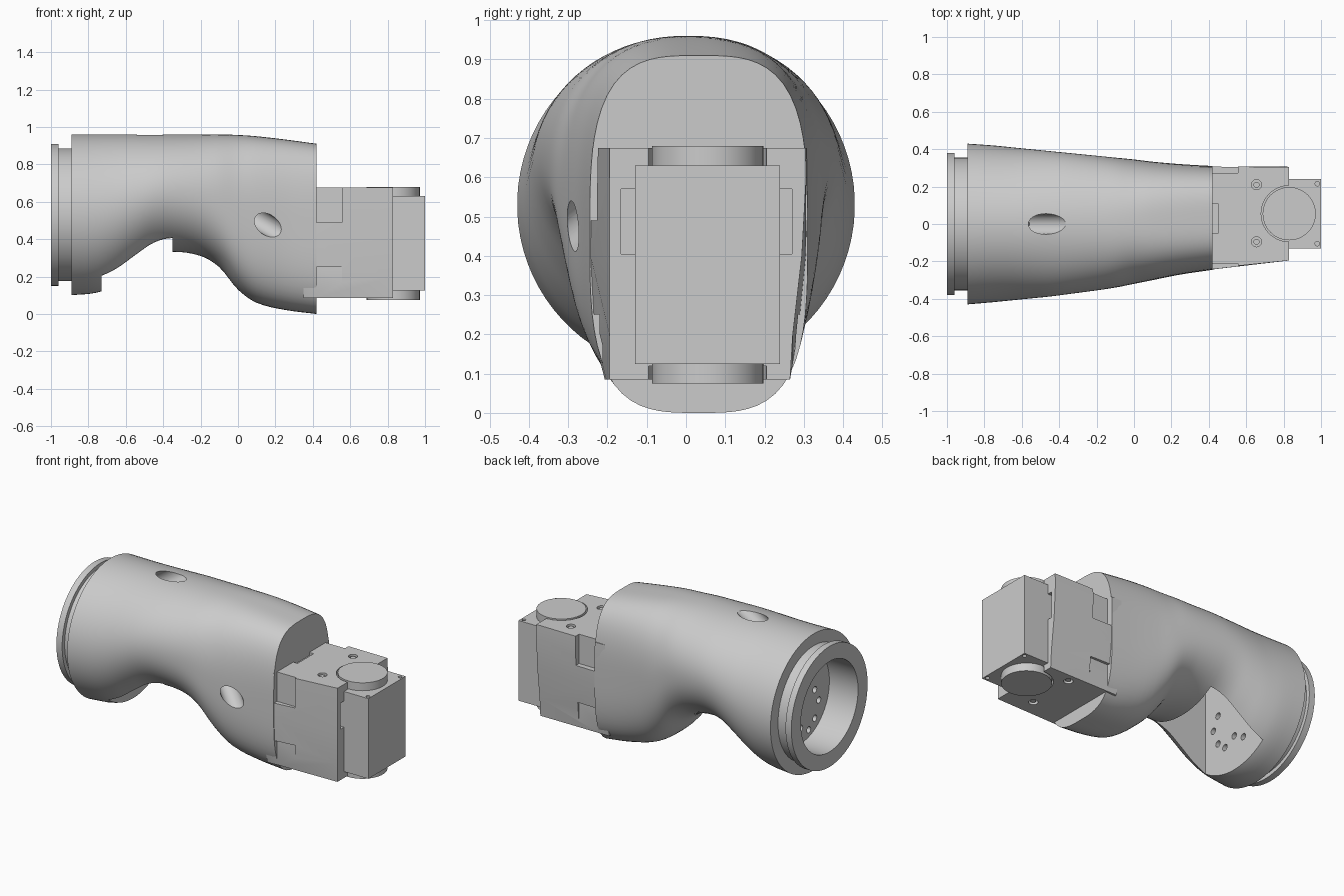
import bpy, bmesh, math
from mathutils import Vector

if "Cube" in bpy.data.objects:
    bpy.data.objects.remove(bpy.data.objects["Cube"])


def make(name, bm):
    bmesh.ops.recalc_face_normals(bm, faces=bm.faces[:])
    me = bpy.data.meshes.new(name)
    bm.to_mesh(me)
    bm.free()
    ob = bpy.data.objects.new(name, me)
    bpy.context.collection.objects.link(ob)
    return ob


def loft(name, rings):
    """Skin a list of closed rings and cap both ends."""
    bm = bmesh.new()
    vs = [[bm.verts.new(p) for p in r] for r in rings]
    n = len(rings[0])
    for a, b in zip(vs, vs[1:]):
        for i in range(n):
            j = (i + 1) % n
            bm.faces.new((a[i], a[j], b[j], b[i]))
    bm.faces.new(vs[0])
    bm.faces.new(vs[-1])
    return make(name, bm)


def box(name, x, y, z):
    return loft(name, [[(x[0], y[0], h), (x[1], y[0], h), (x[1], y[1], h), (x[0], y[1], h)] for h in z])


def rod(name, a, b, r, seg=48):
    """Cylinder between two points."""
    a, b = Vector(a), Vector(b)
    q = (b - a).to_track_quat('Z', 'Y')
    circ = [q @ Vector((r * math.cos(t), r * math.sin(t), 0))
            for t in (2 * math.pi * i / seg for i in range(seg))]
    return loft(name, [[e + c for c in circ] for e in (a, b)])


def cut(ob, cutters):
    bpy.context.view_layer.objects.active = ob
    for c in cutters:
        m = ob.modifiers.new("cut", 'BOOLEAN')
        m.operation, m.solver, m.object = 'DIFFERENCE', 'EXACT', c
        bpy.ops.object.modifier_apply(modifier=m.name)
        bpy.data.objects.remove(c)


def smooth(ob):
    bpy.ops.object.select_all(action='DESELECT')
    ob.select_set(True)
    bpy.context.view_layer.objects.active = ob
    bpy.ops.object.shade_smooth_by_angle(angle=math.radians(30))


# Sleeve stations: x, y min, y max, z min, z max, superellipse power
ST = [(-.89, -.43, .43, .10, .96, 2), (-.75, -.418, .42, .115, .96, 2),
      (-.65, -.408, .41, .16, .96, 2), (-.55, -.398, .40, .235, .96, 2),
      (-.45, -.388, .39, .305, .96, 2), (-.35, -.375, .38, .332, .96, 2.05),
      (-.2, -.355, .365, .31, .96, 2.15), (-.1, -.34, .355, .25, .96, 2.3),
      (0, -.32, .345, .13, .957, 2.5), (.1, -.30, .333, .06, .95, 2.8),
      (.25, -.27, .32, .022, .933, 3.1), (.42, -.245, .31, 0, .91, 3.3)]


def slope(i, k):
    a, b = ST[max(i - 1, 0)], ST[min(i + 1, len(ST) - 1)]
    return (b[k] - a[k]) / (b[0] - a[0])


def hermite(i, t, k):
    a, b = ST[i], ST[i + 1]
    h = b[0] - a[0]
    return ((2*t**3 - 3*t*t + 1) * a[k] + (t**3 - 2*t*t + t) * h * slope(i, k)
            + (3*t*t - 2*t**3) * b[k] + (t**3 - t*t) * h * slope(i + 1, k))


def section(x, y0, y1, z0, z1, p, seg=80):
    ring = []
    for i in range(seg):
        a = 2 * math.pi * (i + .5) / seg
        c, s = math.cos(a), math.sin(a)
        r = (abs(c) ** p + abs(s) ** p) ** (-1 / p)
        ring.append((x, (y0 + y1) / 2 + r * c * (y1 - y0) / 2, (z0 + z1) / 2 + r * s * (z1 - z0) / 2))
    return ring


rings = []
for i in range(len(ST) - 1):
    for t in (0, .25, .5, .75):
        x = ST[i][0] + t * (ST[i + 1][0] - ST[i][0])
        rings.append(section(x, *[hermite(i, t, k) for k in range(1, 6)]))
rings.append(section(*ST[-1]))
sleeve = loft("sleeve", rings)

# Sleeve cut-outs: underside pocket, collar recess, screw holes, slanted cable ports
cuts = [box("pocket", (-.73, -.35), (-.25, .25), (-.1, .78)),
        rod("recess", (-1.1, 0, .53), (-.80, 0, .53), .285, 64)]
for y, z in ((-.14, .53), (-.18, .45), (-.14, .35), (-.08, .30), (0, .34), (.08, .30)):
    cuts.append(rod("screw", (-.85, y, z), (-.70, y, z), .02, 16))
for p, d in (((-.465, 0, .96), (-.83, 0, -.55)), ((.16, -.288, .475), (-.72, .55, .42))):
    p, d = Vector(p), Vector(d).normalized()
    cuts.append(rod("port", p - d * .3, p + d * .15, .055))
cut(sleeve, cuts)
smooth(sleeve)

# Stepped collar ring
steps = ((-1, .38), (-.96, .38), (-.96, .355), (-.885, .355))
collar = loft("collar", [[(x, r * math.cos(i * math.pi / 36), .53 + r * math.sin(i * math.pi / 36))
                          for i in range(72)] for x, r in steps])
cut(collar, [rod("bore", (-1.1, 0, .53), (-.8, 0, .53), .285, 64)])
smooth(collar)

# Bracket block continuing the sleeve sides
rows = []
for z, a, b, c in ((.085, -.203, .265, .265), (.2, -.232, .285, .272),
                   (.4, -.243, .305, .295), (.6, -.241, .31, .306), (.675, -.238, .308, .304)):
    rows.append([(.35, a - .004, z), (.42, a, z), (.83, -.195, z), (.83, c, z), (.42, b, z), (.35, b, z)])
bracket = loft("bracket", rows)

# Bracket notches, slots, horn seats and screw holes
cuts = []
for y in ((-.4, -.212), (.272, .4)):
    for z in ((.49, .75), (.0, .25)):
        cuts.append(box("notch", (.42, .555), y, z))
for y in ((-.165, -.12), (.23, .27)):
    cuts.append(box("slot", (.80, .9), y, (.405, .57)))
cuts.append(box("top_slot", (.40, .45), (-.05, .11), (.655, .7)))
for z0, z1 in ((.63, .75), (.0, .12)):
    cuts.append(rod("seat", (.83, .055, z0), (.83, .055, z1), .15, 64))
for y in (-.095, .21):
    for z0, z1 in ((.645, .75), (.0, .115)):
        cuts.append(rod("hole", (.655, y, z0), (.655, y, z1), .027, 24))
cut(bracket, cuts)
smooth(bracket)
for y in (-.095, .21):
    for side, z0, z1 in (("top", .64, .668), ("bottom", .092, .12)):
        smooth(rod("screw_" + side, (.655, y, z0), (.655, y, z1), .016, 24))

# Actuator block with corner holes
block = box("actuator_block", (.78, 1.0), (-.13, .24), (.125, .63))
cut(block, [rod("corner_hole", (.98, y, z), (.98, y, z + .1), .012, 16)
            for y in (-.105, .215) for z in (.60, .055)])
smooth(block)

# Pivot discs above and below
for side, z0, z1 in (("top", .62, .68), ("bottom", .075, .13)):
    smooth(rod("pivot_disc_" + side, (.83, .055, z0), (.83, .055, z1), .142, 64))
